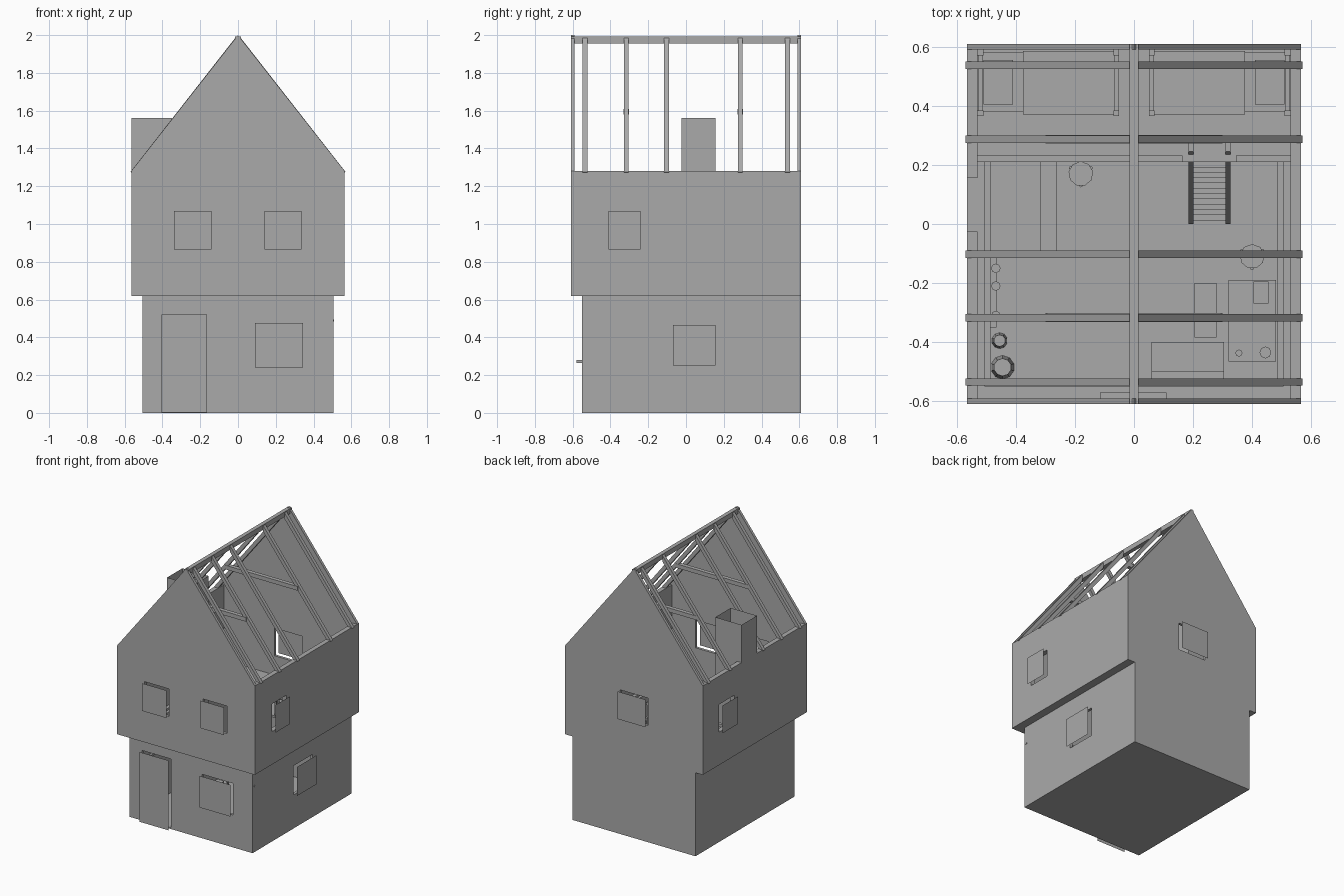
import bpy, bmesh, math
from mathutils import Vector

cube = bpy.data.objects.get("Cube")
if cube:
    bpy.data.objects.remove(cube)

mat = bpy.data.materials.new("plain_grey")
mat.use_nodes = True
GREY = (0.4, 0.4, 0.4, 1)
mat.diffuse_color = GREY
mat.node_tree.nodes["Principled BSDF"].inputs["Base Color"].default_value = GREY


def finish(name, bm):
    bmesh.ops.recalc_face_normals(bm, faces=bm.faces)
    me = bpy.data.meshes.new(name)
    bm.to_mesh(me)
    bm.free()
    me.materials.append(mat)
    ob = bpy.data.objects.new(name, me)
    bpy.context.scene.collection.objects.link(ob)
    return ob


def box(name, x, y, z):
    bm = bmesh.new()
    bmesh.ops.create_cube(bm, size=1)
    for v in bm.verts:
        v.co = [r[0] + (c + 0.5) * (r[1] - r[0]) for c, r in zip(v.co, (x, y, z))]
    return finish(name, bm)


def prism(name, pts, axis, lo, hi):
    """Extrude a closed 2D profile along x (profile y,z) or y (profile x,z)."""
    bm = bmesh.new()
    place = (lambda a, b, d: (d, a, b)) if axis == "x" else (lambda a, b, d: (a, d, b))
    face = bm.faces.new([bm.verts.new(place(a, b, lo)) for a, b in pts])
    ext = bmesh.ops.extrude_face_region(bm, geom=[face])["geom"]
    step = Vector(place(0, 0, hi - lo))
    bmesh.ops.translate(bm, vec=step, verts=[g for g in ext if isinstance(g, bmesh.types.BMVert)])
    return finish(name, bm)


def cylinder(name, x, y, z, r, h, sides=8, top=None):
    bm = bmesh.new()
    bmesh.ops.create_cone(bm, cap_ends=True, segments=sides, radius1=r,
                          radius2=r if top is None else top, depth=h)
    bmesh.ops.translate(bm, vec=(x, y, z + h / 2), verts=bm.verts)
    return finish(name, bm)


def cut(ob, x, y, z):
    cutter = box("cutter", x, y, z)
    cutter.hide_render = True
    mod = ob.modifiers.new("opening", "BOOLEAN")
    mod.operation, mod.solver, mod.object = "DIFFERENCE", "EXACT", cutter
    bpy.context.view_layer.objects.active = ob
    bpy.ops.object.modifier_apply(modifier=mod.name)
    bpy.data.objects.remove(cutter)


def sheet(name, corners):
    bm = bmesh.new()
    bm.faces.new([bm.verts.new(c) for c in corners])
    return finish(name, bm)


def opening(wall, name, axis, side, a, z, at):
    """Cut a hole in a wall and hang a thin panel just outside it."""
    thick = (at - 0.1, at + 0.1)
    d = at + side * 0.03
    loop = [(a[0], z[0]), (a[1], z[0]), (a[1], z[1]), (a[0], z[1])]
    if (axis == "y") == (side > 0):
        loop.reverse()
    if axis == "y":
        cut(wall, a, thick, z)
        sheet(name, [(p, d, q) for p, q in loop])
    else:
        cut(wall, thick, a, z)
        sheet(name, [(d, p, q) for p, q in loop])


def tube(name, x, y, z):
    bm = bmesh.new()
    ring = [(x[0], y[0]), (x[1], y[0]), (x[1], y[1]), (x[0], y[1])]
    lo, hi = ([bm.verts.new((*p, h)) for p in ring] for h in z)
    for i in range(4):
        j = (i + 1) % 4
        bm.faces.new((lo[i], lo[j], hi[j], hi[i]))
    return finish(name, bm)


W, LW, B, F, LF = 0.565, 0.505, 0.61, -0.61, -0.55
JETTY, EAVE, RIDGE, T = 0.62, 1.28, 2.0, 0.02
WIN = (0.865, 1.07)

# Lower storey
box("ground_floor", (-LW, LW), (LF, B), (0, 0.01))
front = box("lower_front_wall", (-LW, LW), (LF, LF + T), (0, JETTY))
opening(front, "front_door", "y", -1, (-0.405, -0.165), (0.002, 0.52), LF)
opening(front, "lower_front_window", "y", -1, (0.09, 0.345), (0.24, 0.475), LF)
box("lower_back_wall", (-LW, LW), (B - T, B), (0, JETTY))
box("lower_left_wall", (-LW, -LW + T), (LF, B), (0, JETTY))
right = box("lower_right_wall", (LW - T, LW), (LF, B), (0, JETTY))
opening(right, "lower_right_window", "x", 1, (-0.07, 0.155), (0.25, 0.465), LW)
box("door_knob", (-0.2, -0.185), (-0.58, -0.55), (0.265, 0.28))

# Overhang shelf and rear bedroom floor
shelf = box("overhang", (-W, W), (F, B), (JETTY, JETTY + 0.015))
cut(shelf, (-LW, LW), (LF, 0.21), (0.5, 0.8))

# Upper storey
gable = [(-W, JETTY), (W, JETTY), (W, EAVE), (0, RIDGE), (-W, EAVE)]
front = prism("front_gable", gable, "y", F, F + T)
opening(front, "front_window_a", "y", -1, (-0.34, -0.14), WIN, F)
opening(front, "front_window_b", "y", -1, (0.14, 0.335), WIN, F)
back = prism("back_gable", gable, "y", B - T, B)
opening(back, "back_window", "y", 1, (-0.115, 0.115), WIN, B)
right = box("upper_right_wall", (W - 0.035, W), (F + T, B - T), (JETTY, EAVE))
opening(right, "upper_right_window", "x", 1, (-0.41, -0.24), WIN, W)
left = box("upper_left_wall", (-W, -W + 0.035), (F + T, B - T), (JETTY, EAVE))
opening(left, "upper_left_window", "x", -1, (0.24, 0.42), WIN, -W)
cut(left, (-0.7, -0.5), (-0.025, 0.155), (0.6, 1.4))

# Chimney and hearth
tube("chimney", (-W, -0.35), (-0.025, 0.155), (JETTY, 1.56))
tube("hearth_flue", (-0.48, -0.35), (-0.025, 0.155), (0.3, JETTY))
box("hearth", (-0.485, -0.315), (-0.09, 0.21), (0, 0.3))
box("hearth_step", (-0.315, -0.26), (-0.09, 0.21), (0, 0.04))

# Open roof frame
box("ridge_beam", (-0.015, 0.015), (F, B), (1.955, 1.992))
for s in (-1, 1):
    for y in (-0.535, -0.317, -0.103, 0.287, 0.537):
        prism("rafter", [(s * 0.015, 1.985), (s * 0.57, 1.275), (s * 0.545, 1.265),
                         (s * 0.015, 1.94)], "y", y - 0.0125, y + 0.0125)
for y in (-0.317, 0.287):
    box("collar_beam", (-0.3, 0.3), (y - 0.015, y + 0.015), (1.58, 1.61))

# Stairs and balustrade
for x in (0.185, 0.31):
    prism("stair_stringer", [(0, 0), (0.04, 0), (0.275, 0.56), (0.275, 0.66), (0.245, 0.66),
                             (0, 0.07)], "x", x, x + 0.017)
for i in range(14):
    y, z = 0.012 + i * 0.018, 0.03 + i * 0.043
    box("stair_tread", (0.2, 0.312), (y, y + 0.025), (z, z + 0.01))
for a, b in ((-0.53, 0.165), (0.345, 0.53)):
    box("balustrade_rail", (a, b), (0.21, 0.232), (0.8, 0.82))
    n = max(3, round((b - a) / 0.08))
    for i in range(n + 1):
        x = a + 0.01 + (b - a - 0.02) * i / n
        box("baluster", (x - 0.006, x + 0.006), (0.215, 0.227), (0.63, 0.8))

# Two beds
for s in (-1, 1):
    for x in (0.06, 0.52):
        box("bed_board", sorted((s * (x - 0.007), s * (x + 0.007))), (0.375, 0.58), (0.66, 0.77))
        for y in (0.375, 0.58):
            box("bed_post", sorted((s * (x - 0.01), s * (x + 0.01))), (y - 0.01, y + 0.01), (0.63, 0.79))
    box("mattress", sorted((s * 0.06, s * 0.52)), (0.38, 0.58), (0.67, 0.71))
    box("blanket", sorted((s * 0.055, s * 0.375)), (0.37, 0.585), (0.68, 0.725))
    box("pillow", sorted((s * 0.41, s * 0.51)), (0.405, 0.555), (0.71, 0.735))


# Tables, bench and stools
def table(name, x, y, h, leg=0.012):
    box(name + "_top", x, y, (h - 0.02, h))
    for a in (x[0] + 0.01, x[1] - 0.01 - leg):
        for b in (y[0] + 0.01, y[1] - 0.01 - leg):
            box(name + "_leg", (a, a + leg), (b, b + leg), (0, h - 0.02))


table("desk", (0.32, 0.48), (-0.465, -0.19), 0.26)
table("bench", (0.205, 0.28), (-0.385, -0.2), 0.13)
box("book", (0.405, 0.455), (-0.27, -0.195), (0.26, 0.275))
box("paper", (0.365, 0.435), (-0.395, -0.3), (0.26, 0.264))
cylinder("desk_jar", 0.445, -0.435, 0.26, 0.02, 0.05)
cylinder("desk_cup", 0.355, -0.437, 0.26, 0.012, 0.03)
box("sofa_seat", (0.06, 0.305), (-0.5, -0.4), (0.01, 0.12))
box("sofa_back", (0.06, 0.305), (-0.525, -0.5), (0.01, 0.22))
for cx, cy in ((-0.18, 0.17), (0.4, -0.11)):
    cylinder("stool_seat", cx, cy, 0.14, 0.042, 0.018, 9)
    for i in range(3):
        t = math.radians(30 + 120 * i)
        cylinder("stool_leg", cx + 0.04 * math.cos(t), cy + 0.04 * math.sin(t), 0, 0.006, 0.15, 6)

# Barrels, shelf with pots, and small fittings
cylinder("small_barrel", -0.455, -0.395, 0.01, 0.027, 0.13, 10, 0.02)
cylinder("large_barrel", -0.445, -0.485, 0.01, 0.04, 0.18, 10, 0.03)
box("wall_shelf", (-0.485, -0.465), (-0.35, -0.115), (0.38, 0.392))
for y in (-0.15, -0.21, -0.31):
    cylinder("pot", -0.468, y, 0.392, 0.016, 0.04)
box("wall_peg", (0.45, 0.509), (-0.535, -0.525), (0.485, 0.495))
box("window_ledge", (-0.115, 0.11), (-0.595, -0.57), (0.635, 0.66))
